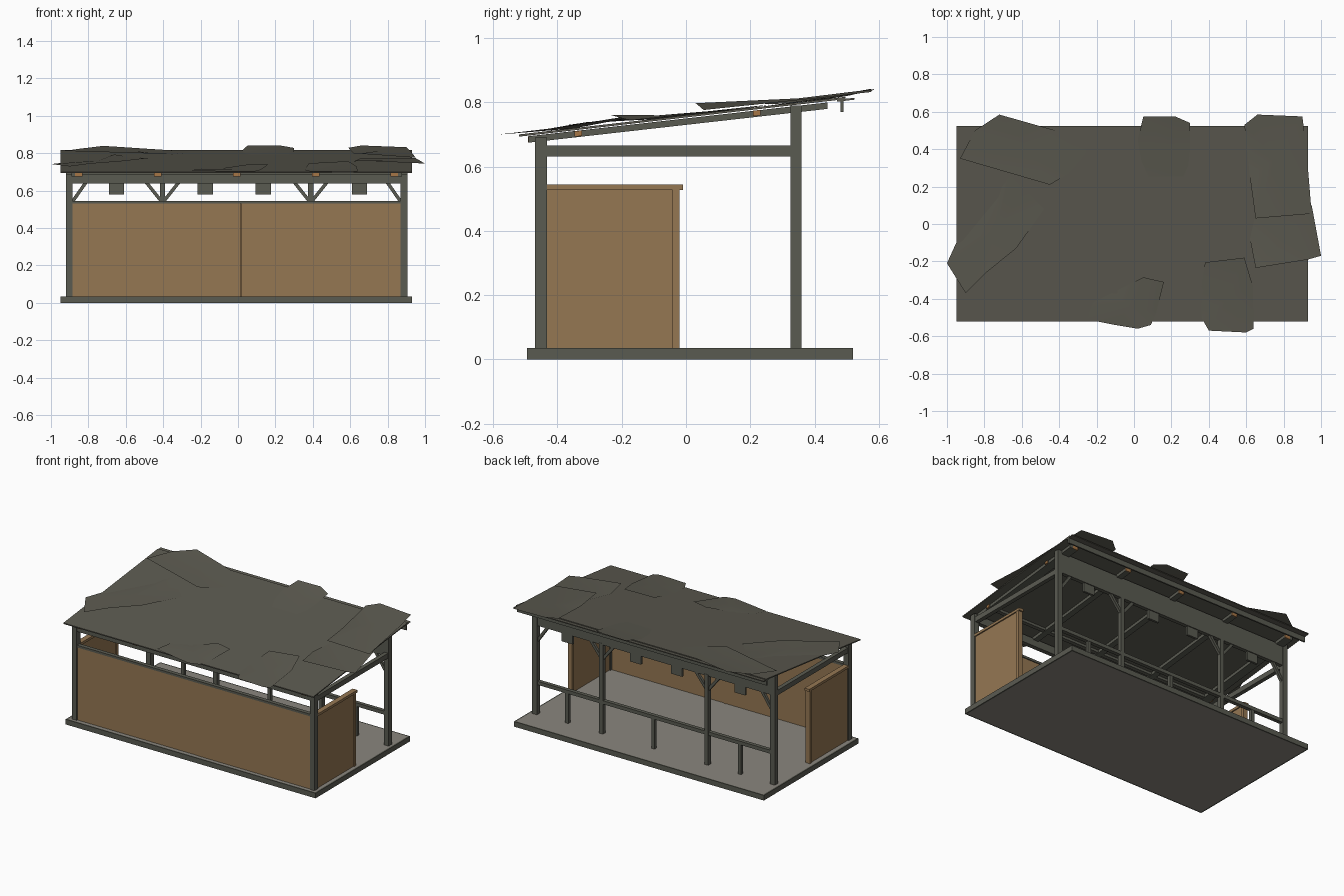
import bpy, bmesh, math
from mathutils import Vector, Matrix

CX = -0.0075          # the frame sits slightly left of centre
SLOPE = 0.115         # roof pitch
def roof_z(y): return 0.76 + SLOPE * y

def mat(name, c):
    m = bpy.data.materials.new(name)
    m.diffuse_color = (*c, 1)
    return m
TIMBER = mat("grey_timber", (0.102, 0.104, 0.083))
ROOF = mat("roof_sheet", (0.106, 0.102, 0.080))
PANEL = mat("brown_panel", (0.300, 0.185, 0.086))
ENDS = mat("cut_wood_ends", (0.38, 0.18, 0.062))
FLOOR = mat("floor_grey", (0.255, 0.238, 0.208))

def finish(name, bm, m):
    me = bpy.data.meshes.new(name)
    bm.to_mesh(me)
    bm.free()
    me.materials.append(m)
    ob = bpy.data.objects.new(name, me)
    bpy.context.collection.objects.link(ob)
    return ob

def box(name, x0, x1, y0, y1, z0, z1, m, shear=0.0):
    """Axis-aligned box; shear lifts z along y for roof members."""
    bm = bmesh.new()
    bmesh.ops.create_cube(bm, size=1)
    for v in bm.verts:
        v.co = Vector(((x0 + x1) / 2 + v.co.x * (x1 - x0),
                       (y0 + y1) / 2 + v.co.y * (y1 - y0),
                       (z0 + z1) / 2 + v.co.z * (z1 - z0)))
        v.co.z += shear * v.co.y
    return finish(name, bm, m)

def bar(name, a, b, w, m):
    """Square bar between two points."""
    a, b = Vector(a), Vector(b)
    d = b - a
    bm = bmesh.new()
    bmesh.ops.create_cube(bm, size=1, matrix=Matrix.Translation((a + b) / 2)
                          @ d.to_track_quat('Z', 'Y').to_matrix().to_4x4()
                          @ Matrix.Diagonal((w, w, d.length, 1)))
    return finish(name, bm, m)

# floor slab with a timber border around it
box("floor", -0.94, 0.92, -0.485, 0.51, 0, 0.035, FLOOR)
for y0, y1 in ((-0.495, -0.485), (0.51, 0.52)):
    box("base_border", -0.95, 0.93, y0, y1, 0, 0.035, TIMBER)
for x0, x1 in ((-0.95, -0.94), (0.92, 0.93)):
    box("base_border", x0, x1, -0.485, 0.51, 0, 0.035, TIMBER)

# corner posts, side beams, side walls
for s, n in ((-1, "left"), (1, "right")):
    x = CX + s * 0.895
    box(n + "_front_post", x - .018, x + .018, -0.47, -0.432, 0.034, 0.69, TIMBER)
    box(n + "_back_post", x - .018, x + .018, 0.325, 0.36, 0.034, 0.79, TIMBER)
    box(n + "_side_beam", x - .014, x + .014, -0.44, 0.33, 0.632, 0.666, TIMBER)
    box(n + "_wall", x - .010, x + .010, -0.434, -0.036, 0.034, 0.53, PANEL)
    box(n + "_wall_trim", x - .016, x + .016, -0.042, -0.02, 0.034, 0.53, PANEL)
    box(n + "_wall_cap", x - .018, x + .018, -0.434, -0.01, 0.528, 0.545, PANEL)
    # brace at the back corner
    bar(n + "_corner_brace", (x - s * .01, 0.342, 0.53), (x - s * .09, 0.342, 0.645), 0.018, TIMBER)

# front wall in two panels that meet in a fine joint
box("left_front_panel", CX - .878, 0.0145, -0.462, -0.442, 0.034, 0.532, PANEL)
box("right_front_panel", 0.0155, CX + .878, -0.464, -0.444, 0.034, 0.532, PANEL)
box("joint_strip", 0.008, 0.022, -0.446, -0.440, 0.034, 0.532, PANEL)

# front rail and beams
box("front_rail", CX - .88, CX + .88, -0.466, -0.438, 0.53, 0.545, TIMBER)
box("front_beam", CX - .88, CX + .88, -0.466, -0.436, 0.638, 0.69, TIMBER)
box("back_beam", CX - .88, CX + .88, 0.33, 0.356, 0.64, 0.78, TIMBER)

# middle back posts with two braces each
for s in (-1, 1):
    x = CX + s * 0.396
    box("middle_post", x - .014, x + .014, 0.328, 0.358, 0.034, 0.65, TIMBER)
    for t in (-1, 1):
        bar("middle_brace", (x, 0.342, 0.535), (x + t * .09, 0.342, 0.648), 0.018, TIMBER)

# back handrail with short posts
box("handrail", CX - .88, CX + .88, 0.33, 0.356, 0.238, 0.262, TIMBER)
for x in (-0.65, 0.0, 0.65):
    box("handrail_post", x - .012, x + .012, 0.332, 0.354, 0.034, 0.24, TIMBER)

# small plates hanging under the back beam
for x in (-0.65, -0.175, 0.135, 0.65):
    box("hanging_plate", x - .041, x + .041, 0.335, 0.35, 0.58, 0.645, TIMBER)

# rafters and purlins with pale cut ends
for i in range(5):
    x = CX + (i - 2) * 0.422
    box("rafter", x - .02, x + .02, -0.486, 0.436, 0.730, 0.750, TIMBER, 0.113)
    for y in (-0.491, 0.436):
        box("rafter_end", x - .02, x + .02, y, y + .005, 0.730, 0.750, ENDS, 0.113)
for y in (-0.335, 0.22):
    box("purlin", CX - .885, CX + .885, y - .012, y + .012, 0.733, 0.750, TIMBER, SLOPE)
    for s in (-1, 1):
        x = CX + s * .888
        box("purlin_end", x - .004, x + .004, y - .012, y + .012, 0.733, 0.750, ENDS, SLOPE)
for s in (-1, 1):
    x = CX + s * 0.872
    box("end_rafter", x - .012, x + .012, -0.49, 0.44, 0.730, 0.750, TIMBER, 0.113)

# roof sheet, lower back strip and back fascia
box("roof", -0.95, 0.93, -0.52, 0.497, 0.753, 0.760, ROOF, SLOPE)
box("roof_back_strip", -0.95, 0.93, 0.47, 0.525, 0.748, 0.754, ROOF, SLOPE)
box("back_fascia", -0.95, 0.93, 0.48, 0.49, 0.77, 0.808, TIMBER)

# thin loose sheets on the roof: (x, y, lift); negative lift tucks an edge under the roof
def sheet(name, pts):
    bm = bmesh.new()
    vs = [bm.verts.new((x, y, roof_z(y) + h)) for x, y, h in pts]
    n = len(pts)
    cx, cy, ch = (sum(p[k] for p in pts) / n for k in range(3))
    c = bm.verts.new((cx, cy, roof_z(cy) + max(ch, 0.003)))
    for i in range(n):
        bm.faces.new((c, vs[i], vs[(i + 1) % n]))
    bm.normal_update()
    for f in bm.faces:
        f.smooth = True
        if f.normal.z < 0:
            f.normal_flip()
    return finish(name, bm, ROOF)

T = -0.001
sheet("back_left_sheet", [(-.93, .35, .012), (-.85, .5, .006), (-.72, .585, .012), (-.42, .5, .002),
                          (-.22, .42, T), (-.35, .27, .003), (-.45, .21, .014)])
sheet("left_sheet", [(-1, -.21, .006), (-.9, -.37, .012), (-.79, -.26, .014), (-.63, -.13, .011),
                     (-.48, .08, .004), (-.58, .18, T), (-.66, .26, .003), (-.72, .18, T), (-.95, -.1, T)])
sheet("back_middle_sheet", [(.02, .45, .001), (.05, .575, .014), (.22, .575, .016), (.30, .54, .006),
                            (.30, .40, .001), (.28, .22, T), (.06, .22, T)])
sheet("back_right_sheet", [(.59, .53, .008), (.66, .585, .014), (.90, .575, .006), (.92, .42, .006),
                           (.95, .055, .010), (.65, .03, .034), (.62, .25, .008)])
sheet("right_sheet", [(.66, .10, .003), (.95, .10, .002), (1.0, -.17, .004), (.93, -.19, .010),
                      (.65, -.235, .028), (.62, -.08, .006)])
sheet("front_middle_sheet", [(-.25, -.51, .006), (-.22, -.42, .005), (-.1, -.36, T), (.05, -.285, .012),
                             (.16, -.31, .014), (.12, -.47, .004), (.09, -.54, .005), (.02, -.56, .006),
                             (-.1, -.54, .005)])
sheet("front_right_sheet", [(.38, -.205, .010), (.59, -.18, .018), (.635, -.33, .007), (.64, -.56, .006),
                            (.6, -.58, .007), (.4, -.57, .007), (.36, -.5, .004), (.36, -.35, T)])
